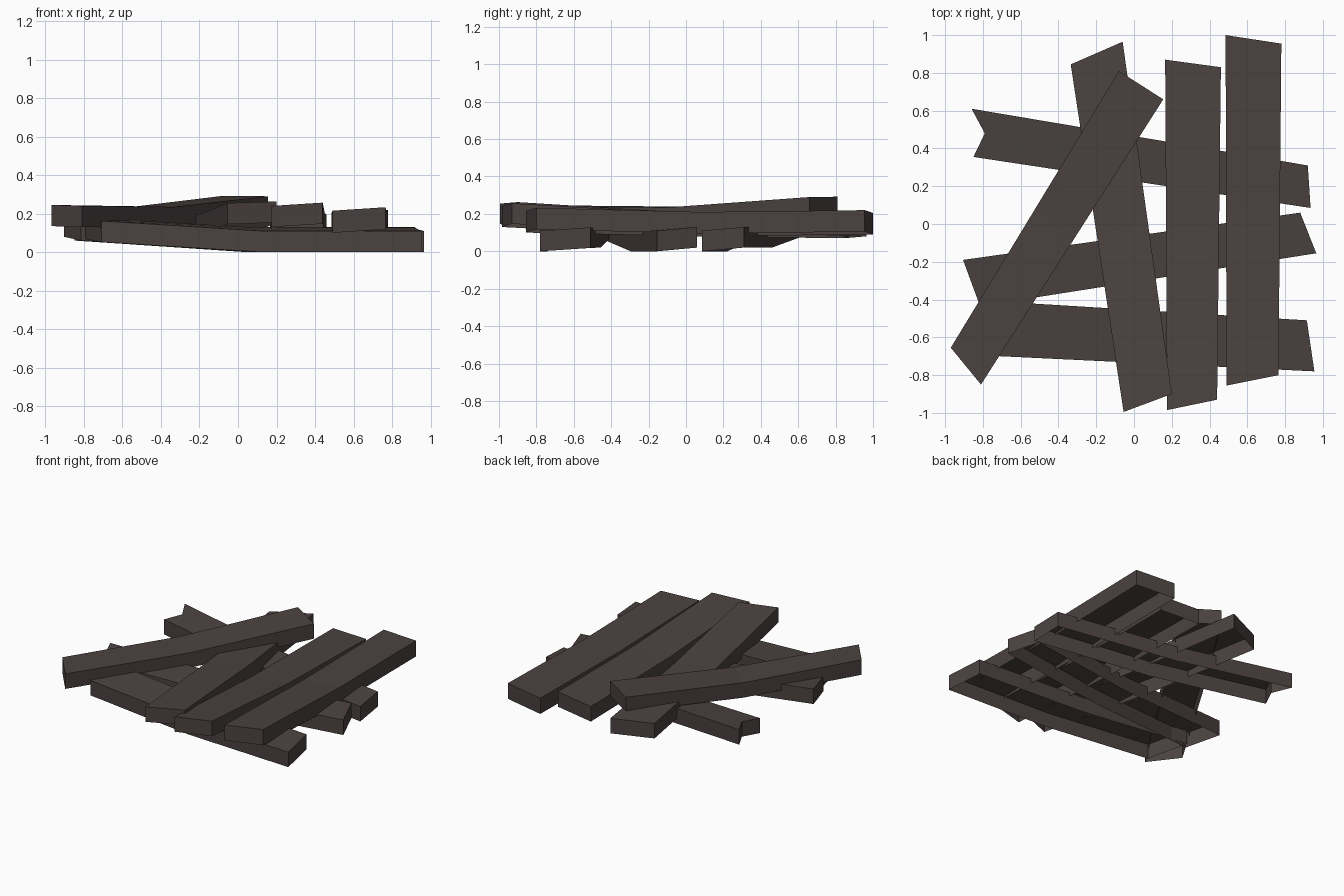
import bpy, bmesh
from mathutils import Vector

if "Cube" in bpy.data.objects:
    bpy.data.objects.remove(bpy.data.objects["Cube"])

wood = bpy.data.materials.new("dark_brown_wood")
wood.diffuse_color = (0.070, 0.055, 0.052, 1)
wood.use_nodes = True
wood.node_tree.nodes["Principled BSDF"].inputs["Base Color"].default_value = wood.diffuse_color


def plank(name, start, end, mid_z, thick=0.11, notch=None):
    """Open-bottomed board sagging at its middle.
    start / end: two corners each (x, y, underside z), side a then side b."""
    a0, b0 = (Vector(p) for p in start)
    a1, b1 = (Vector(p) for p in end)
    am, bm_ = (a0 + a1) / 2, (b0 + b1) / 2
    am.z, bm_.z = mid_z
    # closed outline; the notch point splits the starting end
    loop = [b0, bm_, b1, a1, am, a0]
    if notch:
        loop.append(Vector(notch))
    bm = bmesh.new()
    low = [bm.verts.new(p) for p in loop]
    top = [bm.verts.new(p + Vector((0, 0, thick))) for p in loop]
    n = len(loop)
    for i in range(n):
        j = (i + 1) % n
        bm.faces.new((low[i], low[j], top[j], top[i]))
    # top split along the bend line
    bm.faces.new(top[1:5])
    bm.faces.new([top[0], top[1]] + top[4:])
    # wind outwards: the outline must run anticlockwise seen from above
    area = sum(loop[i].x * loop[(i + 1) % n].y - loop[(i + 1) % n].x * loop[i].y
               for i in range(n))
    if area < 0:
        bmesh.ops.reverse_faces(bm, faces=bm.faces[:])
    mesh = bpy.data.meshes.new(name)
    bm.to_mesh(mesh)
    bm.free()
    mesh.materials.append(wood)
    ob = bpy.data.objects.new(name, mesh)
    bpy.context.collection.objects.link(ob)


# lower layer, lying along x and raised at the left
plank("lower_plank_back", [(-0.86, 0.61, 0.075), (-0.85, 0.355, 0.06)],
      [(0.92, 0.31, 0.02), (0.935, 0.085, 0)], (0.02, 0.0), notch=(-0.79, 0.48, 0.065))
plank("lower_plank_middle", [(-0.905, -0.19, 0.08), (-0.815, -0.435, 0.06)],
      [(0.88, 0.06, 0.02), (0.965, -0.155, 0)], (0.02, 0.0))
plank("lower_plank_front", [(-0.80, -0.405, 0.07), (-0.71, -0.70, 0.052)],
      [(0.915, -0.51, 0.018), (0.955, -0.78, 0)], (0.02, 0.0))

# upper layer, lying along y
plank("upper_plank_right", [(0.49, -0.855, 0.10), (0.765, -0.80, 0.118)],
      [(0.485, 1.0, 0.09), (0.78, 0.955, 0.105)], (0.08, 0.095), thick=0.115)
plank("upper_plank_centre", [(0.175, -0.985, 0.13), (0.44, -0.93, 0.147)],
      [(0.165, 0.87, 0.07), (0.46, 0.83, 0.085)], (0.08, 0.095))
plank("upper_plank_left", [(-0.055, -0.995, 0.145), (0.20, -0.90, 0.153)],
      [(-0.335, 0.845, 0.07), (-0.06, 0.965, 0.08)], (0.088, 0.095))

# diagonal board on top
plank("diagonal_plank", [(-0.97, -0.655, 0.135), (-0.81, -0.85, 0.13)],
      [(-0.08, 0.81, 0.182), (0.155, 0.66, 0.18)], (0.128, 0.125))
